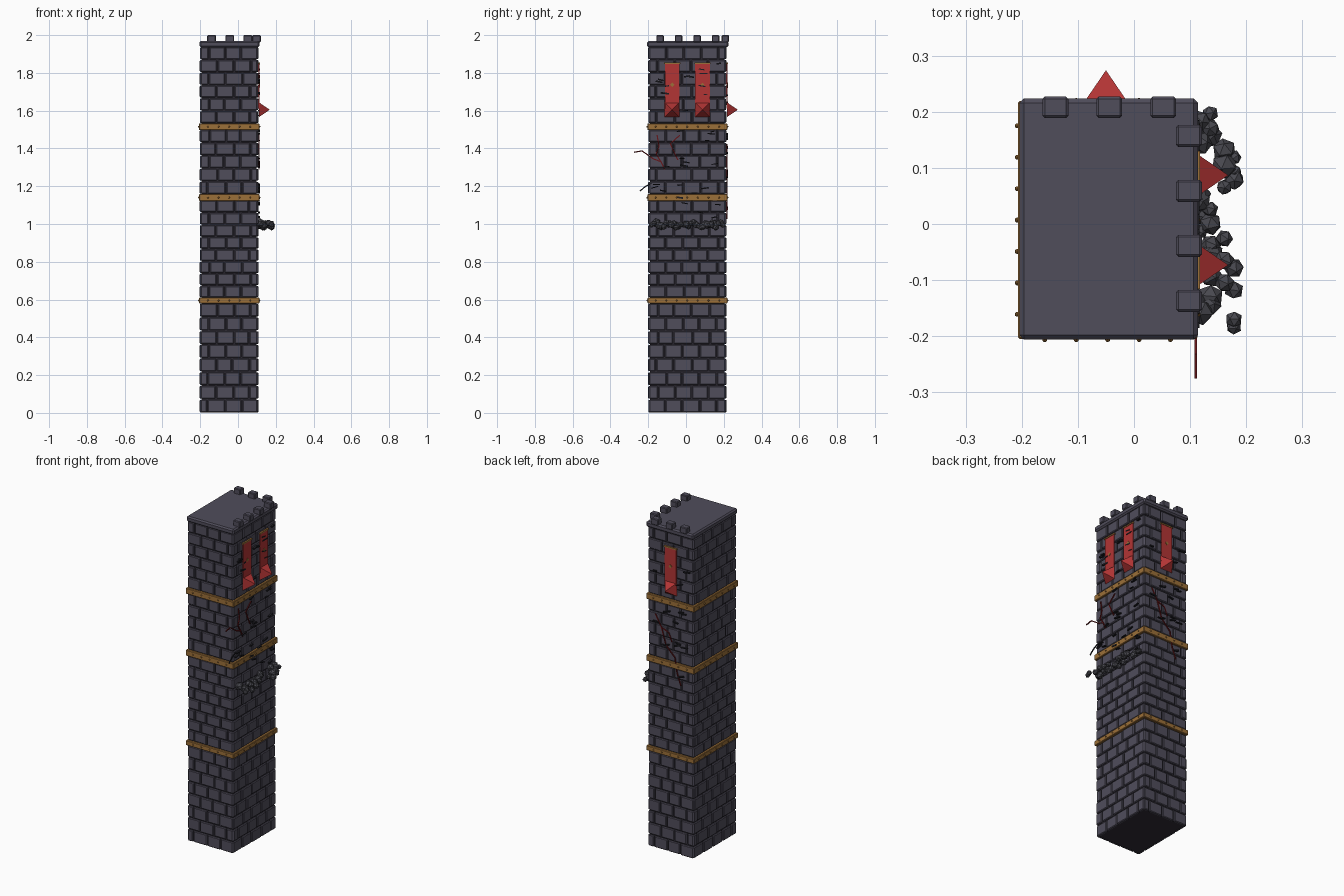
import bpy, bmesh, math, random
from mathutils import Matrix, Vector

random.seed(4)
cube = bpy.data.objects.get("Cube")
if cube:
    bpy.data.objects.remove(cube)

CX, CY, HX, HY = -0.047, 0.007, 0.153, 0.205   # tower centre and half sizes


def material(name, rgb):
    m = bpy.data.materials.new(name)
    m.use_nodes = True
    m.diffuse_color = (*rgb, 1)
    m.node_tree.nodes["Principled BSDF"].inputs["Base Color"].default_value = (*rgb, 1)
    return m


stone = material("stone", (0.08, 0.074, 0.105))
mortar = material("mortar", (0.028, 0.025, 0.036))
rubble_mat = material("rubble_stone", (0.065, 0.065, 0.078))
gold = material("bronze", (0.33, 0.16, 0.04))
red = material("banner_red", (0.45, 0.035, 0.035))
dark_red = material("crack_red", (0.13, 0.008, 0.01))
black = material("chip_black", (0.012, 0.012, 0.016))


def add_box(bm, centre, size, turn=Matrix()):
    m = Matrix.Translation(centre) @ turn @ Matrix.Diagonal((*size, 1))
    bmesh.ops.create_cube(bm, size=1, matrix=m)


def finish(name, bm, mat, bevel=0):
    me = bpy.data.meshes.new(name)
    bm.to_mesh(me)
    bm.free()
    me.materials.append(mat)
    ob = bpy.data.objects.new(name, me)
    bpy.context.collection.objects.link(ob)
    if bevel:
        mod = ob.modifiers.new("Bevel", "BEVEL")
        mod.width, mod.segments = bevel, 1
    return ob


# Each wall frame has local x along the wall, y outward and z up
def wall(angle):
    c, s = round(math.cos(angle)), round(math.sin(angle))
    half, out = (HY, HX) if c else (HX, HY)
    frame = Matrix(((-s, c, 0, CX + c * HX), (c, s, 0, CY + s * HY),
                    (0, 0, 1, 0), (0, 0, 0, 1)))
    return frame, half


WALLS = [wall(i * math.pi / 2) for i in range(4)]
SIDE, BACK = WALLS[0][0], WALLS[1][0]


def wall_box(bm, frame, along, out, z, size, tilt=0):
    add_box(bm, frame @ Vector((along, out, z)), size,
            frame.to_3x3().to_4x4() @ Matrix.Rotation(tilt, 4, 'Y'))


# Dark core behind the masonry
bm = bmesh.new()
add_box(bm, (CX, CY, 0.972), (2 * HX - 0.014, 2 * HY - 0.014, 1.936))
finish("tower_core", bm, mortar)

# Running-bond bricks in four tiers
bm = bmesh.new()
GAP = 0.006
row = 0
for low, high, count in ((0, 0.58, 8), (0.61, 1.125, 8), (1.158, 1.5, 5), (1.532, 1.938, 6)):
    step = (high - low) / count
    for r in range(count):
        z = low + (r + 0.5) * step
        for k, (frame, half) in enumerate(WALLS):
            bricks = 4 if k % 2 == 0 else 3
            width = 2 * half / (bricks + 0.5)
            shift = width / 2 if (row + k) % 2 else width
            cuts = [-half] + [-half + shift + i * width for i in range(bricks)] + [half]
            cuts[1:-1] = [c + random.uniform(-0.007, 0.007) for c in cuts[1:-1]]
            for a, b in zip(cuts, cuts[1:]):
                if b - a > 0.015:
                    proud = random.uniform(-0.002, 0.002)
                    wall_box(bm, frame, (a + b) / 2, -0.007 + proud, z,
                             (b - a - GAP, 0.016, step - GAP))
        row += 1
finish("wall_bricks", bm, stone, 0.004)

# Roof slab and merlons on two edges
bm = bmesh.new()
add_box(bm, (-0.045, 0.009, 1.952), (0.318, 0.43, 0.034))
finish("parapet_slab", bm, stone, 0.008)
bm = bmesh.new()
for i in range(4):
    add_box(bm, (0.098, 0.157 - i * 0.098, 1.981), (0.046, 0.039, 0.038))
for i in range(3):
    add_box(bm, (-0.14 + i * 0.096, 0.208, 1.981), (0.046, 0.038, 0.038))
finish("merlons", bm, stone, 0.004)

# Metal bands with rivets on all four walls
bands, rivets = bmesh.new(), bmesh.new()
for z, h in ((0.595, 0.03), (1.14, 0.036), (1.515, 0.036)):
    add_box(bands, (CX, CY, z), (2 * HX + 0.014, 2 * HY + 0.014, h))
    for k, (frame, half) in enumerate(WALLS):
        n = 7 if k % 2 == 0 else 5
        for i in range(n):
            p = frame @ Vector(((i - (n - 1) / 2) * 0.056, 0.008, z))
            bmesh.ops.create_icosphere(rivets, subdivisions=1, radius=0.005,
                                       matrix=Matrix.Translation(p))
finish("metal_bands", bands, gold, 0.003)
finish("band_rivets", rivets, gold)

# Banners with rod, diamond emblem and pointed foot
cloth, feet, trim = bmesh.new(), bmesh.new(), bmesh.new()
for frame, along in ((SIDE, -0.08), (SIDE, 0.08), (BACK, 0.003)):
    wall_box(cloth, frame, along, 0.006, 1.73, (0.078, 0.005, 0.235))
    wall_box(trim, frame, along, 0.007, 1.85, (0.086, 0.009, 0.008))
    wall_box(trim, frame, along, 0.009, 1.737, (0.016, 0.004, 0.016), math.pi / 4)
    foot = (Matrix.Translation(frame @ Vector((along, 0.033, 1.605)))
            @ frame.to_3x3().to_4x4() @ Matrix.Rotation(-math.pi / 2, 4, 'X')
            @ Matrix.Rotation(math.pi / 4, 4, 'Z'))
    bmesh.ops.create_cone(feet, cap_ends=True, segments=4, radius1=0.056, radius2=0,
                          depth=0.058, matrix=foot)
bmesh.ops.recalc_face_normals(feet, faces=feet.faces)
finish("banner_cloths", cloth, red)
finish("banner_feet", feet, red)
finish("banner_trim", trim, gold)


# Thin jagged cracks made of straight segments
def crack(bm, frame, points, thick):
    for (a, za), (b, zb) in zip(points, points[1:]):
        length = math.hypot(b - a, zb - za)
        wall_box(bm, frame, (a + b) / 2, 0.004, (za + zb) / 2,
                 (length + thick / 2, 0.005, thick), -math.atan2(zb - za, b - a))


bm = bmesh.new()
crack(bm, SIDE, [(-0.28, 1.38), (-0.24, 1.387), (-0.18, 1.345), (-0.14, 1.33), (-0.12, 1.29)], 0.006)
crack(bm, SIDE, [(-0.16, 1.47), (-0.15, 1.41), (-0.165, 1.37), (-0.14, 1.33)], 0.006)
crack(bm, SIDE, [(-0.04, 1.47), (-0.09, 1.425), (-0.07, 1.38), (-0.05, 1.34)], 0.006)
crack(bm, BACK, [(-0.1, 1.42), (-0.06, 1.35), (-0.03, 1.25), (0.03, 1.19), (0.045, 1.1), (0.07, 1.03)], 0.006)
crack(bm, BACK, [(-0.06, 1.35), (-0.01, 1.33), (0.01, 1.28)], 0.005)
finish("red_cracks", bm, dark_red)

# Dark chips scattered over the damaged walls
bm = bmesh.new()
crack(bm, SIDE, [(-0.25, 1.175), (-0.22, 1.2), (-0.19, 1.215)], 0.006)
for frame, half, count in ((SIDE, HY, 34), (BACK, HX, 14)):
    for i in range(count):
        wall_box(bm, frame, random.uniform(-0.85, 0.85) * half, 0.005,
                 random.uniform(1.03, 1.88),
                 (random.uniform(0.02, 0.045), 0.012, random.uniform(0.004, 0.009)),
                 random.uniform(-0.3, 0.3))
finish("wall_chips", bm, black)

# Row of broken stones jutting from one wall
bm = bmesh.new()
for i in range(30):
    out = random.choice((0.012, 0.03, 0.055, 0.072))
    size = random.uniform(0.014, 0.025) * (1 if out < 0.06 else 0.85)
    p = Vector((CX + HX + out, CY - 0.19 + i * 0.0131, 0.995 + random.uniform(-0.012, 0.012)))
    turn = Matrix.Rotation(random.uniform(0, 6), 4, Vector((random.random(), 1, random.random())))
    bmesh.ops.create_icosphere(bm, subdivisions=1, radius=size,
                               matrix=Matrix.Translation(p) @ turn)
finish("rubble_ledge", bm, rubble_mat)
